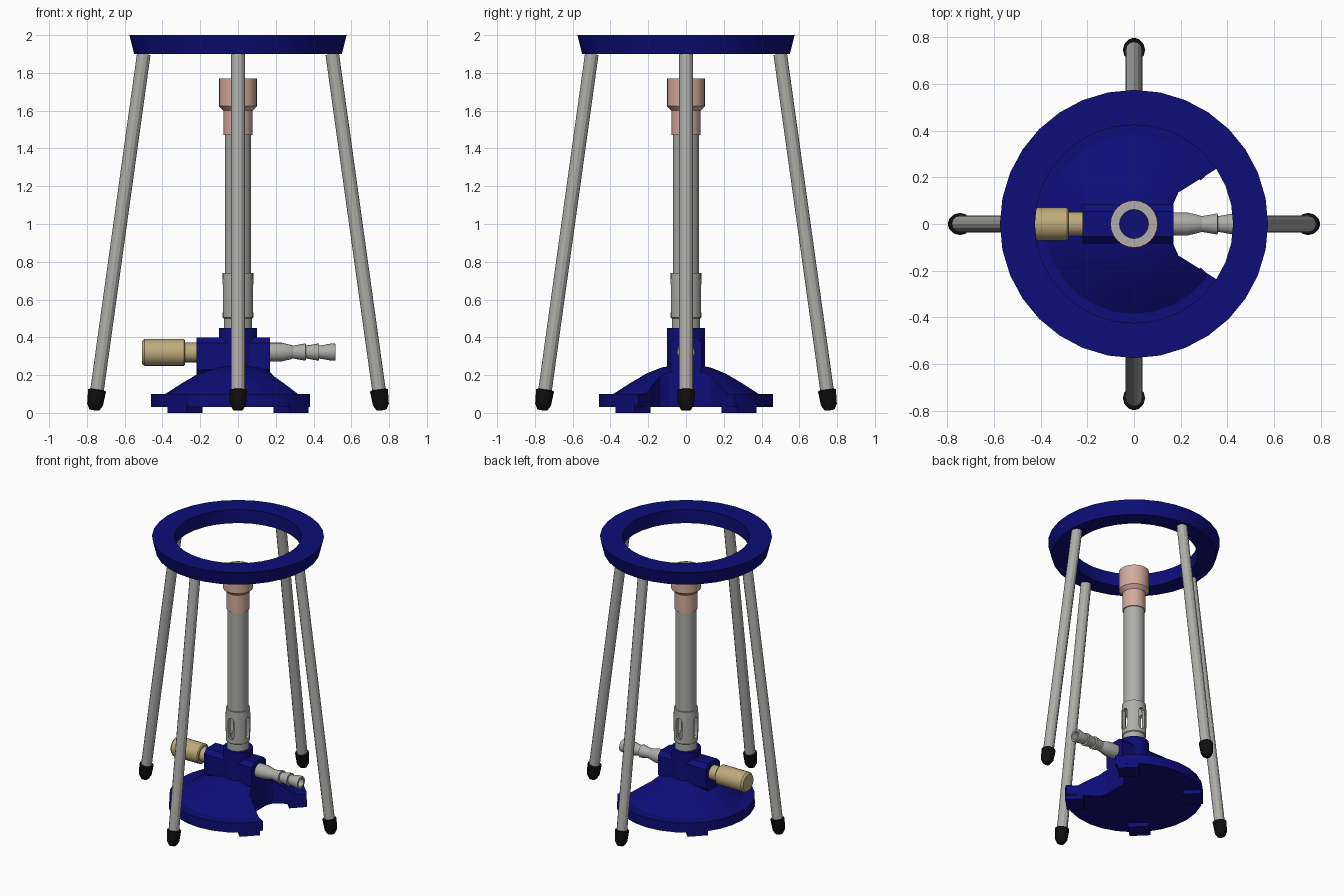
import bpy, bmesh, math
from mathutils import Vector, Matrix

if "Cube" in bpy.data.objects:
    bpy.data.objects.remove(bpy.data.objects["Cube"])


def mat(name, rgb):
    m = bpy.data.materials.new(name)
    m.diffuse_color = (*rgb, 1)
    m.use_nodes = True
    m.node_tree.nodes["Principled BSDF"].inputs["Base Color"].default_value = m.diffuse_color
    return m


BLUE = mat("enamel_blue", (0.004, 0.004, 0.19))
GREY = mat("steel_grey", (0.42, 0.42, 0.40))
PINK = mat("copper_pink", (0.66, 0.41, 0.34))
BRASS = mat("brass_tan", (0.52, 0.41, 0.20))
BLACK = mat("rubber_black", (0.005, 0.005, 0.005))


def finish(name, bm, material, matrix=Matrix(), smooth=True):
    bmesh.ops.remove_doubles(bm, verts=bm.verts, dist=1e-5)
    bmesh.ops.recalc_face_normals(bm, faces=bm.faces)
    bm.transform(matrix)
    me = bpy.data.meshes.new(name)
    bm.to_mesh(me)
    bm.free()
    me.materials.append(material)
    ob = bpy.data.objects.new(name, me)
    bpy.context.collection.objects.link(ob)
    if smooth:
        shade(ob)
    return ob


def select(ob):
    bpy.ops.object.select_all(action='DESELECT')
    ob.select_set(True)
    bpy.context.view_layer.objects.active = ob


def shade(ob):
    select(ob)
    bpy.ops.object.shade_smooth_by_angle(angle=math.radians(28))


def lathe(name, profile, segs, material, matrix=Matrix(), closed=False):
    """Revolve (radius, height) points around z."""
    bm = bmesh.new()
    vs = [bm.verts.new((r, 0, z)) for r, z in profile]
    es = [bm.edges.new(p) for p in zip(vs, vs[1:])]
    if closed:
        es.append(bm.edges.new((vs[-1], vs[0])))
    bmesh.ops.spin(bm, geom=vs + es, cent=(0, 0, 0), axis=(0, 0, 1),
                   angle=math.tau, steps=segs, use_merge=False)
    return finish(name, bm, material, matrix)


def prism(name, pts, z0, z1, material, matrix=Matrix()):
    """Extrude an outline from z0 to z1."""
    bm = bmesh.new()
    f = bm.faces.new([bm.verts.new((x, y, z0)) for x, y in pts])
    ext = bmesh.ops.extrude_face_region(bm, geom=[f])["geom"]
    bmesh.ops.translate(bm, vec=(0, 0, z1 - z0),
                        verts=[v for v in ext if isinstance(v, bmesh.types.BMVert)])
    return finish(name, bm, material, matrix, smooth=False)


def cut(ob, cutter):
    cutter.hide_render = True
    m = ob.modifiers.new("cut", 'BOOLEAN')
    m.operation, m.solver, m.object = 'DIFFERENCE', 'EXACT', cutter
    select(ob)
    bpy.ops.object.modifier_move_to_index(modifier=m.name, index=0)
    bpy.ops.object.modifier_apply(modifier=m.name)
    bpy.data.objects.remove(cutter)


def rot(angle, axis):
    return Matrix.Rotation(angle, 4, axis)


# Support ring
lathe("support_ring", [(0.55, 1.9), (0.575, 2.0), (0.425, 2.0), (0.425, 1.9)],
      32, BLUE, closed=True)

# Four splayed legs with rubber feet
for i, side in enumerate(("right", "back", "left", "front")):
    turn = rot(i * math.pi / 2, 'Z')
    axis = Vector((-0.25, 0, 1.8))
    tilt = axis.to_track_quat('Z', 'Y').to_matrix().to_4x4()
    start = Matrix.Translation((0.761, 0, 0.013))
    place = turn @ start @ tilt
    lathe(side + "_leg", [(0, 0.06), (0.036, 0.06), (0.036, 1.905), (0, 1.905)],
          12, GREY, place)
    lathe(side + "_foot", [(0, 0), (0.026, 0.002), (0.042, 0.03), (0.048, 0.108),
                           (0.036, 0.112), (0, 0.112)], 12, BLACK, place)

# Domed base with wedge notch
base = lathe("burner_base", [(0, 0.03), (0.46, 0.03), (0.46, 0.1), (0.385, 0.1),
                             (0.30, 0.155), (0.21, 0.208), (0.13, 0.24),
                             (0.08, 0.25), (0, 0.25)], 28, BLUE)
notch = [(0.17, -0.09), (0.19, -0.135), (0.6, -0.39),
         (0.6, 0.39), (0.19, 0.135), (0.17, 0.09)]
cut(base, prism("notch_cutter", notch, -0.1, 0.5, BLUE))

# Base pads on the diagonals
for i in range(4):
    w = 0.07
    prism("base_pad_%d" % (i + 1), [(0.335, -w), (0.456, -w), (0.456, w), (0.335, w)],
          0, 0.05, BLUE, rot(math.pi / 4 + i * math.pi / 2, 'Z'))

# Valve body: cross block and upright socket
c, h, k = 0.083, 0.1, 0.03
block = [(-h, -c + k), (-h + k, -c), (h - k, -c), (h, -c + k),
         (h, c - k), (h - k, c), (-h + k, c), (-h, c - k)]
prism("valve_block", block, -0.22, 0.17, BLUE,
      Matrix.Translation((0, 0, 0.3)) @ rot(math.pi / 2, 'Y'))
lathe("valve_socket", [(0, 0.2), (0.1, 0.2), (0.1, 0.45), (0, 0.45)], 20, BLUE)

# Air collar with four slots
collar = lathe("air_collar", [(0.075, 0.44), (0.075, 0.5), (0.081, 0.505), (0.084, 0.65),
                              (0.081, 0.74), (0.06, 0.74), (0.06, 0.44)],
               24, GREY, closed=True)
slot = [(0.024 * math.cos(a), 0.61 + 0.024 * math.sin(a) + (0.055 if s else -0.055))
        for s, a in [(j < 6, math.pi * (j if j < 6 else j - 1) / 5) for j in range(12)]]
for i in range(4):
    # outline (sideways, height) mapped onto a radial direction
    m = Matrix(((0, 0, 1, 0), (1, 0, 0, 0), (0, 1, 0, 0), (0, 0, 0, 1)))
    cut(collar, prism("slot_cutter", slot, 0.03, 0.15, GREY,
                      rot(i * math.pi / 2, 'Z') @ m))
shade(collar)

# Barrel tube and inner flame liner
lathe("barrel", [(0.07, 0.72), (0.07, 1.5), (0.06, 1.5), (0.06, 0.72)],
      24, GREY, closed=True)
lathe("flame_liner", [(0.069, 1.49), (0.069, 1.62), (0.094, 1.64), (0.094, 1.767),
                      (0.062, 1.767), (0.06, 1.49)], 24, GREY, closed=True)

# Copper burner tip
lathe("burner_tip", [(0.077, 1.47), (0.077, 1.60), (0.101, 1.625), (0.101, 1.77),
                     (0.094, 1.77), (0.094, 1.64), (0.069, 1.62), (0.069, 1.47)],
      24, PINK, closed=True)

# Gas knob on the left
left = Matrix.Translation((0, 0, 0.32)) @ rot(-math.pi / 2, 'Y')
lathe("gas_knob", [(0, 0.2), (0.052, 0.2), (0.052, 0.28), (0.064, 0.28), (0.071, 0.287),
                   (0.071, 0.495), (0.06, 0.508), (0, 0.508)], 24, BRASS, left)

# Barbed hose inlet on the right
right = Matrix.Translation((0, 0, 0.322)) @ rot(math.pi / 2, 'Y')
barbs = [(0.05, 0.15), (0.05, 0.23), (0.038, 0.28)]
for z in (0.29, 0.36, 0.43):
    barbs += [(0.034, z), (0.046, z + 0.068)]
barbs += [(0.044, 0.515), (0.03, 0.515), (0.03, 0.18), (0, 0.18)]
lathe("hose_inlet", [(0, 0.15)] + barbs, 18, GREY, right)
